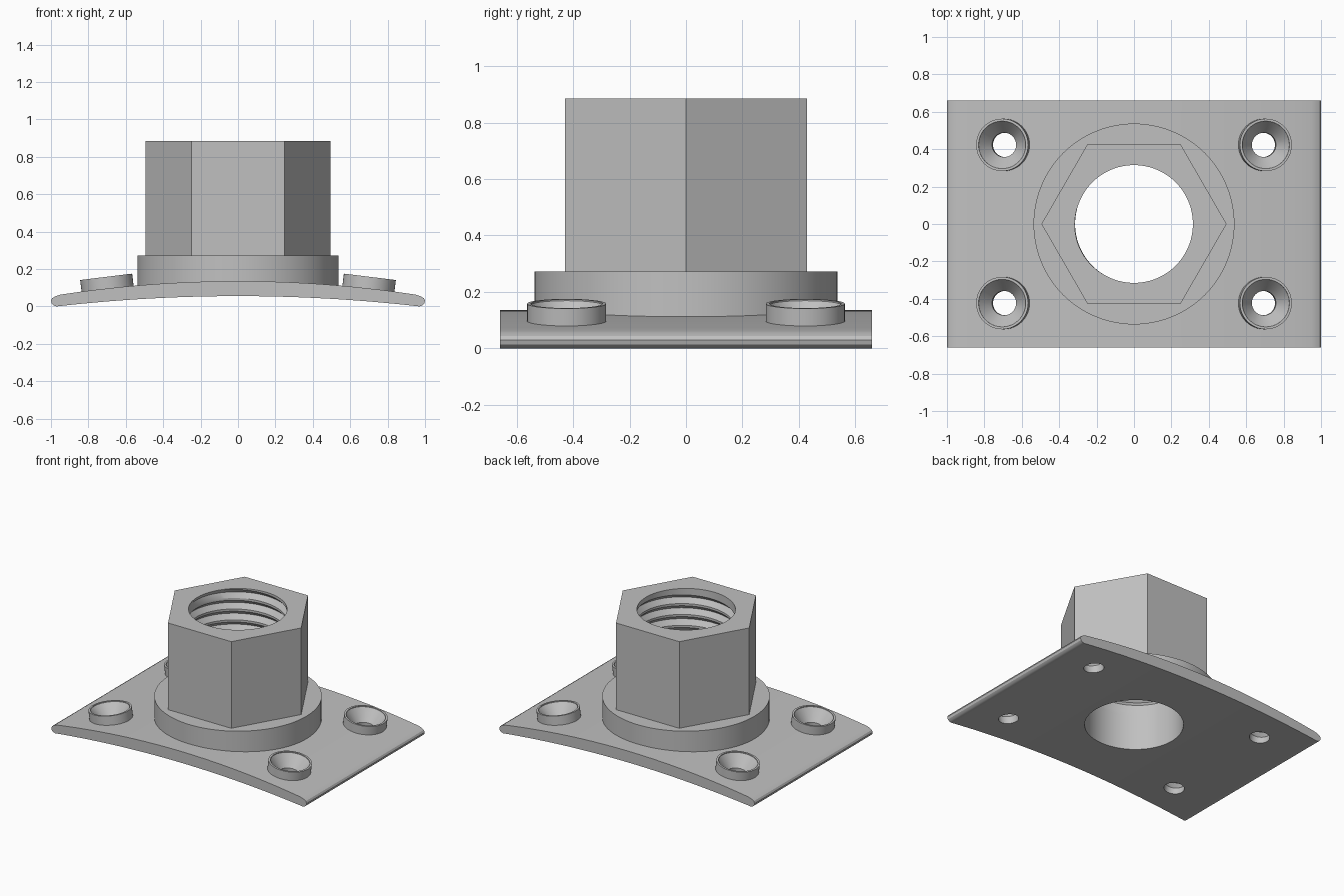
import bpy, bmesh
from math import sin, cos, pi, radians
from mathutils import Matrix

default = bpy.data.objects.get("Cube")
if default:
    bpy.data.objects.remove(default, do_unlink=True)

steel = bpy.data.materials.new("grey steel")
steel.use_nodes = True
grey = (0.53, 0.53, 0.53, 1)
steel.diffuse_color = grey
steel.node_tree.nodes["Principled BSDF"].inputs["Base Color"].default_value = grey


def make(name, bm, matrix=Matrix()):
    bmesh.ops.recalc_face_normals(bm, faces=bm.faces)
    mesh = bpy.data.meshes.new(name)
    bm.to_mesh(mesh)
    bm.free()
    mesh.transform(matrix)
    mesh.materials.append(steel)
    obj = bpy.data.objects.new(name, mesh)
    bpy.context.collection.objects.link(obj)
    return obj


def loft(name, rings, sides, matrix=Matrix()):
    """Solid of revolution from (radius, z) pairs."""
    bm = bmesh.new()
    loops = [[bm.verts.new((r * cos(2 * pi * i / sides), r * sin(2 * pi * i / sides), z))
              for i in range(sides)] for r, z in rings]
    for a, b in zip(loops, loops[1:]):
        for i in range(sides):
            j = (i + 1) % sides
            bm.faces.new((a[i], a[j], b[j], b[i]))
    bm.faces.new(loops[0])
    bm.faces.new(loops[-1])
    return make(name, bm, matrix)


def curved_plate():
    """Arched plate section with rounded ends, extruded along y."""
    xs = [0.95 * i / 14 for i in range(15)]
    half = [(x, 0.135 - 0.08 * x * x) for x in xs]
    half += [(0.975, 0.055), (0.993, 0.044), (1, 0.03), (0.995, 0.014), (0.985, 0.005), (0.97, 0)]
    half += [(x, 0.055 * (1 - (x / 0.97) ** 2)) for x in reversed(xs)]
    outline = half + [(-x, z) for x, z in reversed(half) if x > 0]
    bm = bmesh.new()
    face = bm.faces.new([bm.verts.new((x, -0.66, z)) for x, z in outline])
    grown = bmesh.ops.extrude_face_region(bm, geom=[face])["geom"]
    bmesh.ops.translate(bm, vec=(0, 1.32, 0),
                        verts=[v for v in grown if isinstance(v, bmesh.types.BMVert)])
    return make("curved_plate", bm)


def threaded_bore(radius=0.315, pitch=0.077, depth=0.027, sides=72):
    """Helical cutter: plain at both ends, V grooves between."""
    steps = [(0, 0), (0.2, 0), (0.65, 1)]        # position in pitch, groove depth
    n, turns, start = len(steps), 16, -0.15
    bm = bmesh.new()

    def vert(row, i):
        t, groove = steps[row % n]
        z = start + pitch * (row // n + t + i / sides)
        fade = max(0, min(1, (z - 0.33) / 0.04, (0.875 - z) / 0.03))
        r, a = radius + depth * groove * fade, 2 * pi * i / sides
        return bm.verts.new((r * cos(a), r * sin(a), z))

    rows = turns * n
    grid = [[vert(k, i) for i in range(sides)] for k in range(rows + n + 1)]

    def at(k, i):
        return grid[k][i] if i < sides else grid[k + n][0]

    for k in range(rows):
        for i in range(sides):
            bm.faces.new((at(k, i), at(k, i + 1), at(k + 1, i + 1), at(k + 1, i)))
    # close each stepped end with a fan
    for k in (0, rows):
        edge = [at(k, i) for i in range(sides + 1)] + [grid[k + s][0] for s in range(n - 1, 0, -1)]
        hub = bm.verts.new((0, 0, grid[k][sides // 2].co.z))
        for a, b in zip(edge, edge[1:] + edge[:1]):
            bm.faces.new((a, b, hub))
    bmesh.ops.delete(bm, geom=[v for v in bm.verts if not v.link_faces], context='VERTS')
    return make("bore_cutter", bm)


def cut(obj, cutters):
    bpy.ops.object.select_all(action='DESELECT')
    bpy.context.view_layer.objects.active = obj
    obj.select_set(True)
    for cutter in cutters:
        mod = obj.modifiers.new("cut", 'BOOLEAN')
        mod.operation, mod.solver, mod.object = 'DIFFERENCE', 'EXACT', cutter
        bpy.ops.object.modifier_apply(modifier=mod.name)
    bpy.ops.object.shade_smooth_by_angle(angle=radians(28))


# main body
plate = curved_plate()
flange = loft("round_flange", [(0.537, 0.09), (0.537, 0.272)], 96)
nut = loft("hex_socket", [(0.495, 0.272), (0.495, 0.885)], 6)
bore = threaded_bore()

# tilted screw bosses and their countersunk holes
bosses, sinks = [], []
for side, x in (("left", 1), ("right", -1)):
    for end, y in (("front", -1), ("back", 1)):
        place = Matrix.Translation((0.705 * x, 0.423 * y, 0.158)) @ Matrix.Rotation(radians(7 * x), 4, 'Y')
        bosses.append(loft(f"{end}_{side}_boss", [(0.14, -0.085), (0.14, 0)], 48, place))
        sinks.append(loft("countersink_cutter",
                          [(0.065, -0.3), (0.065, -0.085), (0.127, -0.005), (0.127, 0.05)], 48, place))

# openings
cut(plate, [bore] + sinks)
cut(flange, [bore])
cut(nut, [bore])
for boss, sink in zip(bosses, sinks):
    cut(boss, [sink])
for cutter in [bore] + sinks:
    bpy.data.objects.remove(cutter, do_unlink=True)
